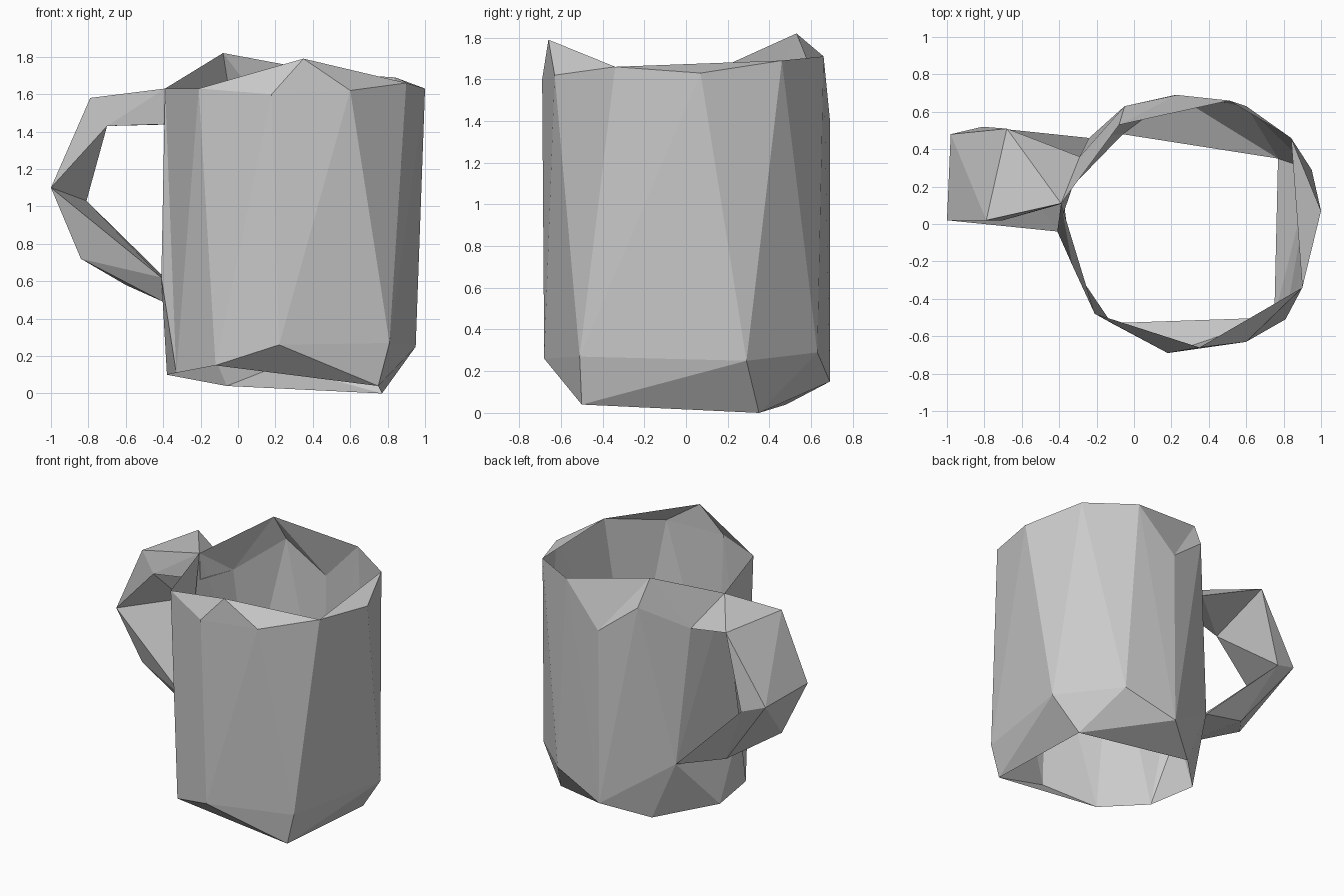
import bpy, bmesh, math

if "Cube" in bpy.data.objects:
    bpy.data.objects.remove(bpy.data.objects["Cube"])

CX = 0.3  # axis of the cup


def angle(p):
    return math.atan2(p[1], p[0] - CX) % (2 * math.pi)


def finish(bm, name):
    bmesh.ops.recalc_face_normals(bm, faces=bm.faces)
    mesh = bpy.data.meshes.new(name)
    bm.to_mesh(mesh)
    bm.free()
    bpy.context.collection.objects.link(bpy.data.objects.new(name, mesh))


def zip_loops(bm, cache, a, b):
    """Triangle strip between two closed loops, matched by angle round the axis."""
    a, b = sorted(a, key=angle), sorted(b, key=angle)
    turn = 2 * math.pi
    aa = [angle(p) for p in a] + [angle(a[0]) + turn]
    ab = [angle(p) for p in b] + [angle(b[0]) + turn]
    a, b = a + a[:1], b + b[:1]
    i = j = 0
    while i < len(a) - 1 or j < len(b) - 1:
        step_a = j == len(b) - 1 or (
            i < len(a) - 1 and abs(aa[i + 1] - ab[j]) < abs(aa[i] - ab[j + 1]))
        tri = [a[i], b[j], a[i + 1] if step_a else b[j + 1]]
        if step_a:
            i += 1
        else:
            j += 1
        if len(set(tri)) == 3:
            for p in tri:
                if p not in cache:
                    cache[p] = bm.verts.new(p)
            bm.faces.new([cache[p] for p in tri])


# Cup wall: open at the top and bottom, one sheet thick
upper = [(1.0, .07, 1.63), (.84, .46, 1.69), (.51, .66, 1.71), (.23, .69, 1.41),
         (-.05, .63, 1.63), (-.29, .36, 1.44), (-.39, .11, 1.63), (-.21, -.48, 1.63),
         (.18, -.69, 1.60), (.60, -.63, 1.62), (.90, -.34, 1.66)]
lower = [(.95, .29, .25), (.60, .63, .29), (.22, .69, .15), (-.24, .46, .47),
         (-.41, -.04, .62), (-.33, -.22, .11), (-.12, -.53, .15),
         (.22, -.68, .26), (.81, -.51, .27)]
rim = [upper[k] for k in (1, 2, 6, 7, 10)] + [(.35, -.66, 1.79), (-.08, .53, 1.82)]
base = [lower[5], lower[6], (.77, .35, 0), (-.06, .48, .04),
        (-.38, .15, .10), (.75, -.50, .04)]

bm = bmesh.new()
cache = {}
for first, second in ((rim, upper), (upper, lower), (lower, base)):
    zip_loops(bm, cache, first, second)
finish(bm, "cup_wall")

# Handle: faceted hulls between triangular cross-sections
sections = [
    [upper[6], upper[5], (-.38, .11, 1.44)],
    [(-.79, .02, 1.58), (-.68, .51, 1.57), (-.70, .02, 1.43)],
    [(-1.0, .02, 1.10), (-.98, .48, 1.09), (-.81, .52, 1.03)],
    [(-.84, .09, .72), (-.60, .39, .58), lower[3], lower[4], (-.40, .05, .49)],
]
bm = bmesh.new()
for s, t in zip(sections, sections[1:]):
    verts = [bm.verts.new(p) for p in s + t]
    bmesh.ops.convex_hull(bm, input=verts)
bmesh.ops.remove_doubles(bm, verts=bm.verts, dist=0.001)

# Drop the hidden caps between segments
joints = [{tuple(round(c, 3) for c in p) for p in s} for s in sections[:3]]
caps = [f for f in bm.faces
        if {tuple(round(c, 3) for c in v.co) for v in f.verts} in joints]
bmesh.ops.delete(bm, geom=caps, context='FACES')
finish(bm, "handle")
